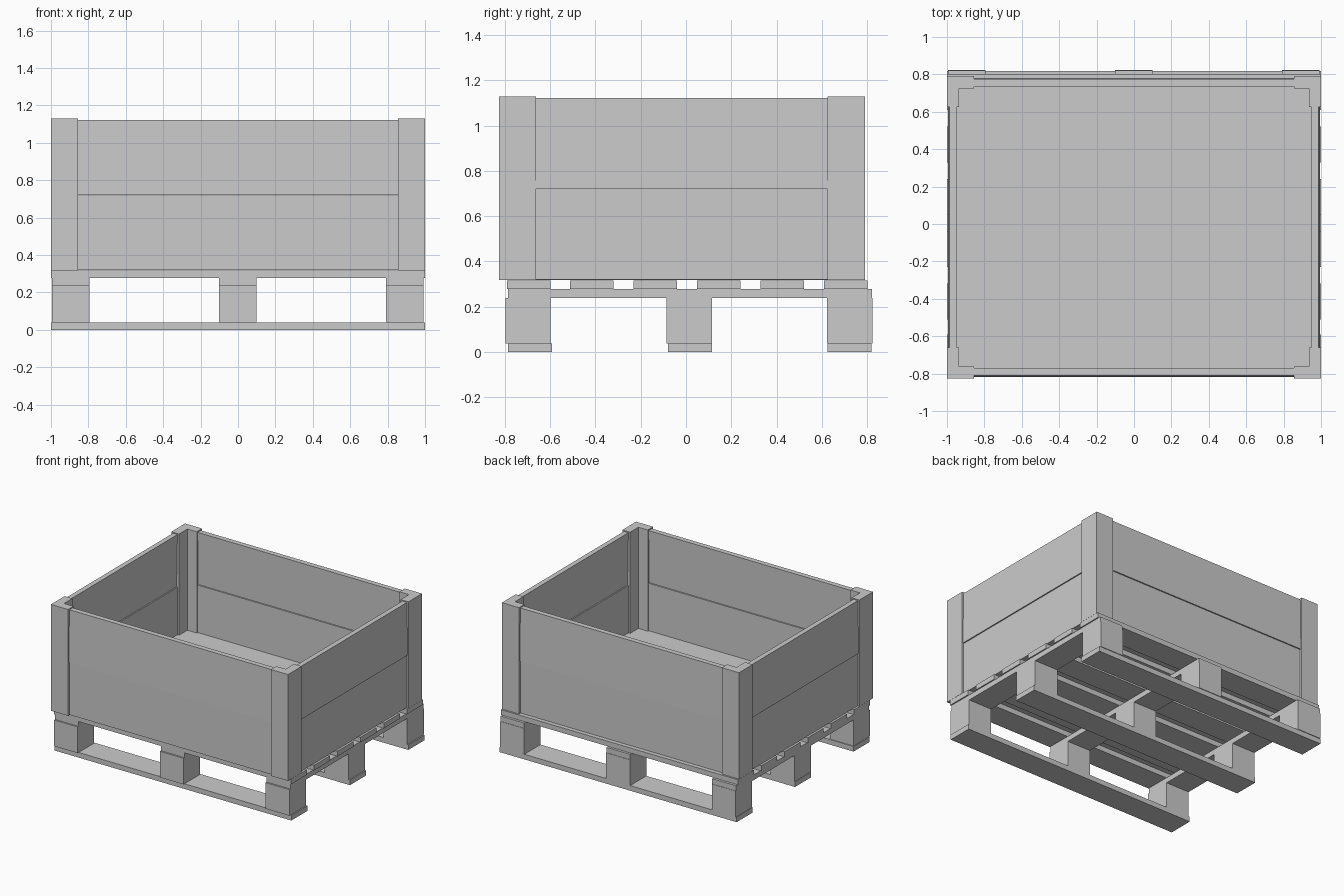
import bpy, bmesh

if "Cube" in bpy.data.objects:
    bpy.data.objects.remove(bpy.data.objects["Cube"])

def finish(bm, name):
    bmesh.ops.recalc_face_normals(bm, faces=bm.faces)
    me = bpy.data.meshes.new(name)
    bm.to_mesh(me)
    bm.free()
    ob = bpy.data.objects.new(name, me)
    bpy.context.collection.objects.link(ob)
    return ob

def box(name, x0, x1, y0, y1, z0, z1, lean=(0, 0)):
    """Axis-aligned box; its lower edge can be shifted sideways by lean."""
    bm = bmesh.new()
    bmesh.ops.create_cube(bm, size=1)
    for v in bm.verts:
        low = v.co.z < 0
        v.co = ((x0 + x1) / 2 + v.co.x * (x1 - x0) + low * lean[0],
                (y0 + y1) / 2 + v.co.y * (y1 - y0) + low * lean[1],
                (z0 + z1) / 2 + v.co.z * (z1 - z0))
    return finish(bm, name)

# Pallet: three runners, nine blocks, three stringers, six deck boards
XS = (-0.895, -0.002, 0.891)
for j, (y, yb) in enumerate(((-0.688, -0.697), (0.018, 0.015), (0.721, 0.723))):
    box(f"runner_board_{j}", -1, 1, y - 0.097, y + 0.097, 0, 0.039)
    for i, x in enumerate(XS):
        box(f"pallet_block_{j}_{i}", x - 0.1, x + 0.1, yb - 0.1, yb + 0.1, 0.039, 0.238)
for i, x in enumerate(XS):
    box(f"stringer_board_{i}", x - 0.1, x + 0.1, -0.785, 0.82, 0.238, 0.278)
for k in range(6):
    y = -0.695 + k * 0.28
    box(f"deck_board_{k}", -1, 1, y - 0.096, y + 0.096, 0.278, 0.317)

# Crate floor, centred on the crate rather than the pallet
CY, HX, HY = -0.018, 1.0, 0.808
box("crate_floor", -0.95, 0.95, CY - 0.755, CY + 0.755, 0.319, 0.357)

# L-shaped corner posts
def post(name, sx, sy):
    prof = [(0, 0), (0.145, 0), (0.145, 0.065), (0.065, 0.065), (0.065, 0.165), (0, 0.165)]
    bm = bmesh.new()
    vs = [bm.verts.new((sx * (HX - a), CY + sy * (HY - b), 0.318)) for a, b in prof]
    face = bm.faces.new(vs)
    ext = bmesh.ops.extrude_face_region(bm, geom=[face])["geom"]
    top = [g for g in ext if isinstance(g, bmesh.types.BMVert)]
    bmesh.ops.translate(bm, verts=top, vec=(0, 0, 0.811))
    finish(bm, name)

for sx, side in ((-1, "left"), (1, "right")):
    for sy, end in ((-1, "front"), (1, "back")):
        post(f"corner_post_{end}_{side}", sx, sy)

# Two stacked wall panels per side; the upper one leans out over the lower
for level, z0, z1, lean in (("lower", 0.32, 0.719, 0), ("upper", 0.721, 1.121, 0.007)):
    for s, end in ((-1, "front"), (1, "back")):
        ya, yb = sorted((CY + s * 0.792, CY + s * 0.753))
        box(f"{level}_panel_{end}", -0.94, 0.94, ya, yb, z0, z1, (0, s * lean))
    for s, side in ((-1, "left"), (1, "right")):
        xa, xb = sorted((s * 0.987, s * 0.949))
        box(f"{level}_panel_{side}", xa, xb, CY - 0.75, CY + 0.75, z0, z1, (s * lean, 0))
